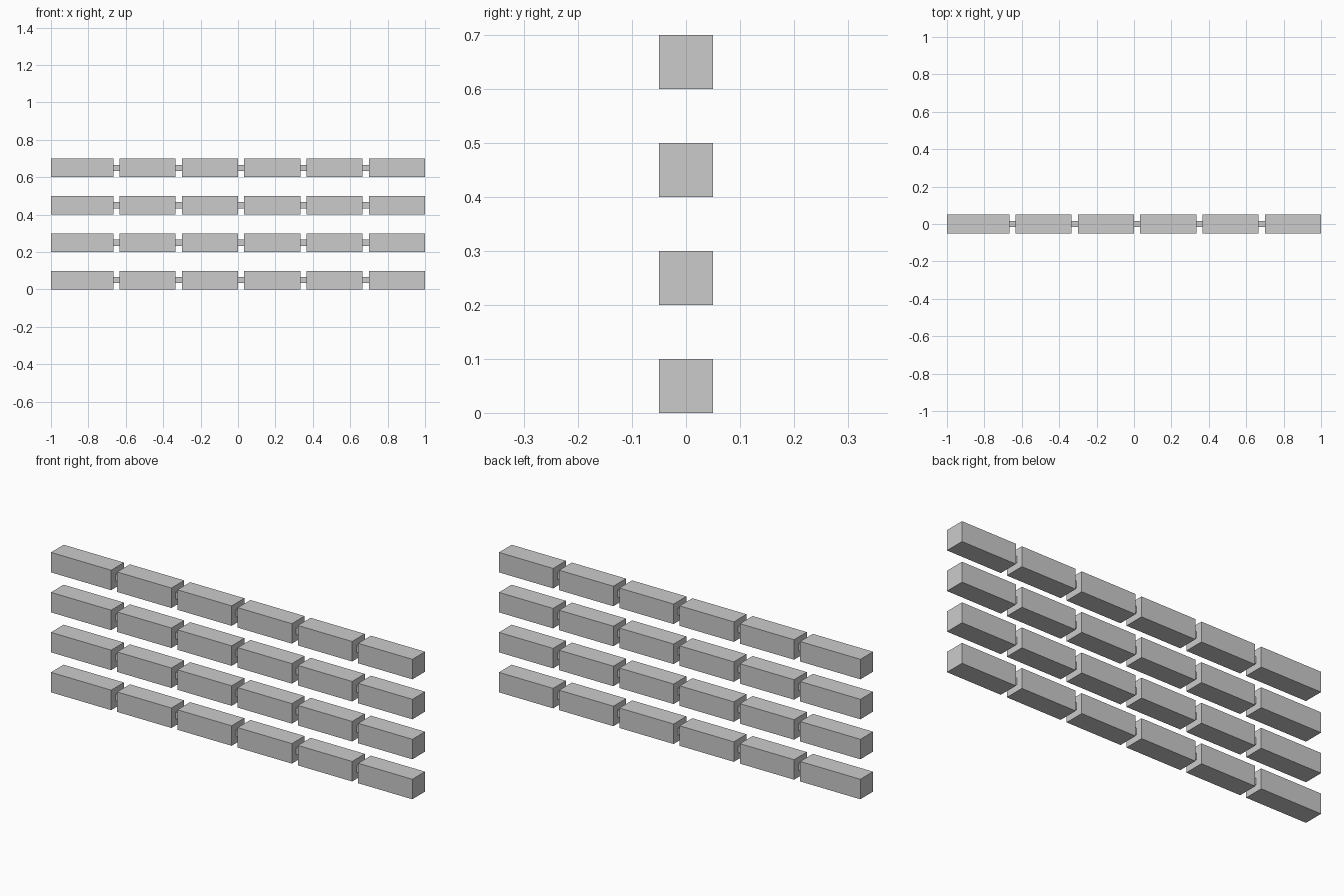
import bpy

if "Cube" in bpy.data.objects:
    bpy.data.objects.remove(bpy.data.objects["Cube"])

U = 1 / 30          # basic unit: gap width and link thickness


def box(name, x0, x1, size, zc):
    bpy.ops.mesh.primitive_cube_add(size=1, location=((x0 + x1) / 2, 0, zc))
    ob = bpy.context.object
    ob.name = name
    ob.scale = (x1 - x0, size, size)
    bpy.ops.object.transform_apply(location=False, rotation=False, scale=True)
    return ob


# four stacked rows, each a chain of six bars joined by thin links
for row in range(4):
    zc = 0.05 + 0.2 * row
    for i in range(6):
        end = -1 + 10 * U * (i + 1)
        # the first bar is one unit longer, the rest start after a gap
        start = -1 if i == 0 else end - 9 * U
        box(f"bar_{row}_{i}", start, end, 0.1, zc)
        if i < 5:
            box(f"link_{row}_{i}", end, end + U, U, zc)
